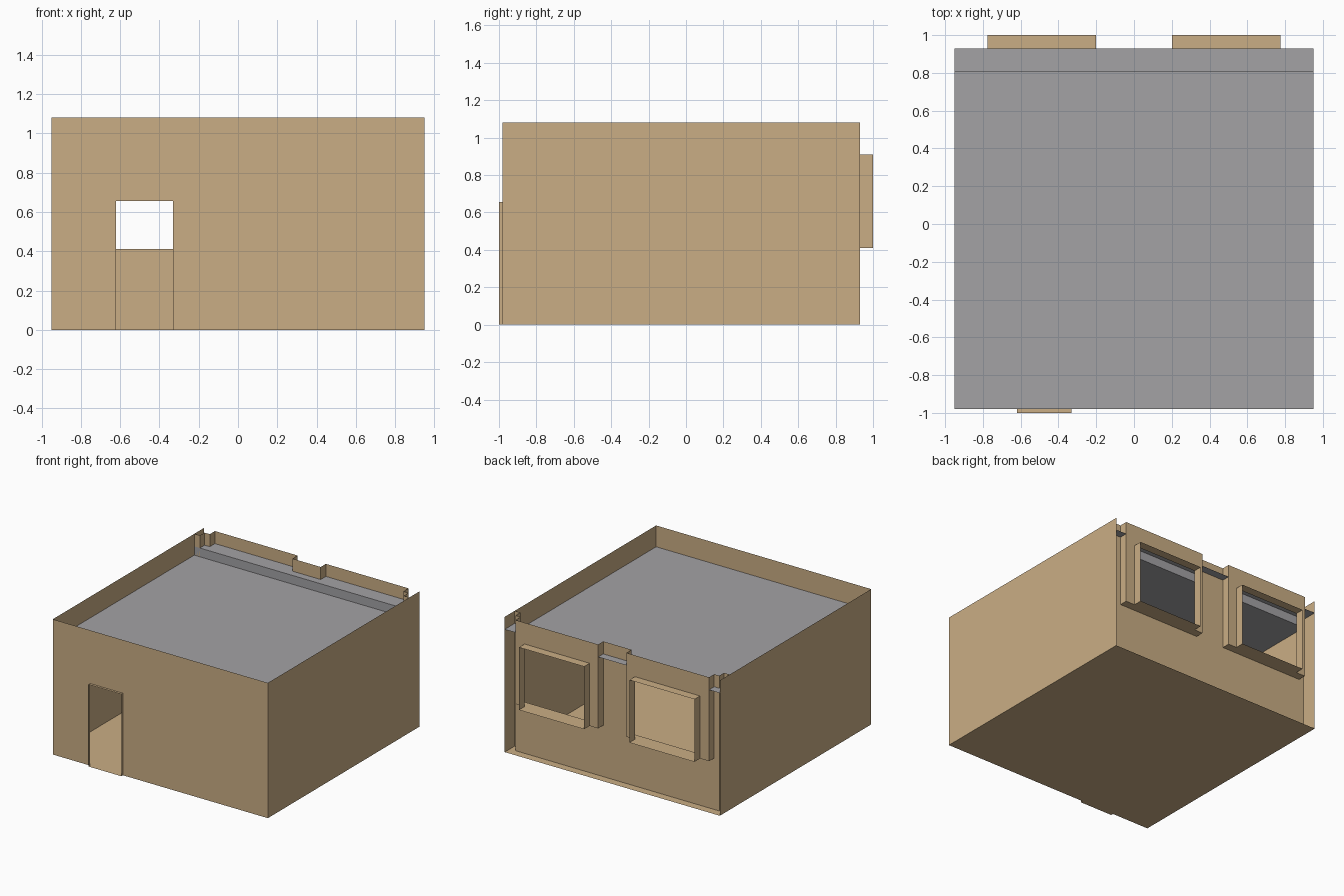
import bpy
import bmesh

if "Cube" in bpy.data.objects:
    bpy.data.objects.remove(bpy.data.objects["Cube"])


def material(name, rgb):
    lin = [(c / 255 / 12.92) if c / 255 <= 0.04045 else ((c / 255 + 0.055) / 1.055) ** 2.4 for c in rgb]
    m = bpy.data.materials.new(name)
    m.diffuse_color = (*lin, 1)
    m.use_nodes = True
    m.node_tree.nodes["Principled BSDF"].inputs["Base Color"].default_value = m.diffuse_color
    return m


TAN = material("tan", (202, 174, 133))
GREY = material("stone grey", (163, 162, 165))

X = 0.95                      # half width of the building
Y0, Y1 = -0.98, 0.93          # front and back limits
H, ROOF, ROOF_BACK = 1.08, 0.91, 0.98
SILL, HEAD = 0.41, 0.91       # window bottom and top
Y_IN, Y_MID = 0.805, 0.865    # stepped planes of the back wall
WX0, WX1 = 0.20, 0.775        # window sides
DX0, DX1, DH = -0.62, -0.33, 0.655


def build(name, mat, quads):
    bm = bmesh.new()
    for q in quads:
        bm.faces.new([bm.verts.new(p) for p in q])
    bmesh.ops.remove_doubles(bm, verts=bm.verts, dist=1e-4)
    bmesh.ops.recalc_face_normals(bm, faces=bm.faces)
    me = bpy.data.meshes.new(name)
    bm.to_mesh(me)
    bm.free()
    me.materials.append(mat)
    ob = bpy.data.objects.new(name, me)
    bpy.context.collection.objects.link(ob)
    return ob


def wall(path, z0, z1):
    """Vertical sheets along a plan path."""
    return [[(*a, z0), (*b, z0), (*b, z1), (*a, z1)] for a, b in zip(path, path[1:])]


def flat(x0, x1, y0, y1, z):
    return [[(x0, y0, z), (x1, y0, z), (x1, y1, z), (x0, y1, z)]]


def holed(x0, x1, z0, z1, hx0, hx1, hz0, hz1, y):
    """Sheet facing y with a rectangular opening."""
    q = wall([(x0, y), (hx0, y)], z0, z1) + wall([(hx1, y), (x1, y)], z0, z1)
    if hz0 > z0:
        q += wall([(hx0, y), (hx1, y)], z0, hz0)
    return q + wall([(hx0, y), (hx1, y)], hz1, z1)


def tube(x0, x1, y0, y1, z0, z1):
    """Open thin frame running along y."""
    return (flat(x0, x1, y0, y1, z0) + flat(x0, x1, y0, y1, z1)
            + wall([(x0, y0), (x0, y1)], z0, z1) + wall([(x1, y0), (x1, y1)], z0, z1))


# floor and roof with a raised strip at the back
build("floor", TAN, flat(-X, X, Y0, Y1, 0))
build("roof", GREY, flat(-X, X, Y0, Y_IN, ROOF)
      + wall([(-X, Y_IN), (X, Y_IN)], ROOF, ROOF_BACK)
      + flat(-X, X, Y_IN, Y1, ROOF_BACK))

# side walls and front wall with the doorway
build("left_wall", TAN, wall([(-X, Y0), (-X, Y1)], 0, H))
build("right_wall", TAN, wall([(X, Y0), (X, Y1)], 0, H))
build("front_wall", TAN, holed(-X, X, 0, H, DX0, DX1, 0, DH, Y0))
build("door_frame", TAN, tube(DX0, DX1, -1.0, Y0, 0, DH))

# lower back wall, and upper centre strip between the window bays
build("back_wall_lower", TAN, wall([(-0.9, Y_MID), (0.9, Y_MID)], 0, SILL))
build("back_wall_centre", TAN, wall([(-0.125, Y_MID), (0.125, Y_MID)], SILL, H))

# mirrored corner steps, projecting window bays and window frames
for side, s in (("left", -1), ("right", 1)):
    build(side + "_corner_step", TAN,
          wall([(s * X, Y_IN), (s * 0.9, Y_IN), (s * 0.9, Y_MID)], 0, H)
          + wall([(s * 0.9, Y_MID), (s * 0.855, Y_MID)], SILL, H))
    bay = holed(s * 0.125, s * 0.855, SILL, H, s * WX0, s * WX1, SILL, HEAD, Y1)
    bay += flat(s * 0.125, s * 0.855, Y_MID, Y1, SILL)
    for x in (0.125, 0.855):
        bay += wall([(s * x, Y_MID), (s * x, Y1)], SILL, H)
    build(side + "_window_bay", TAN, bay)
    build(side + "_window_frame", TAN, tube(s * WX0, s * WX1, Y1, 1.0, SILL, HEAD))
